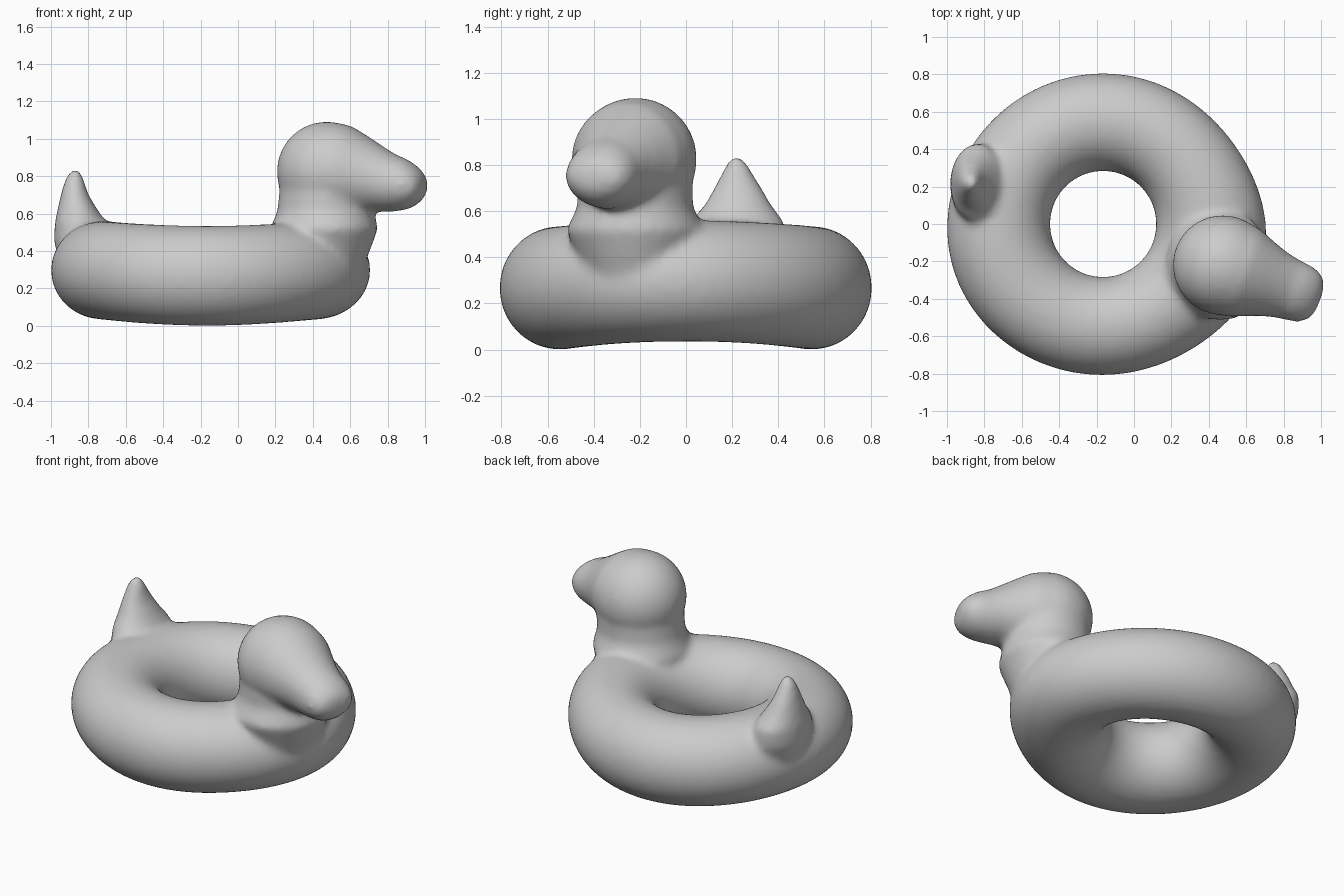
import bpy, bmesh, math
from mathutils import Vector

if "Cube" in bpy.data.objects:
    bpy.data.objects.remove(bpy.data.objects["Cube"])

bm = bmesh.new()
SIDES = 40
TAU = 2 * math.pi


def ring(center, u, v):
    """Ellipse of vertices spanned by half-axis vectors u and v."""
    return [bm.verts.new(Vector(center) + u * math.cos(TAU * i / SIDES) + v * math.sin(TAU * i / SIDES))
            for i in range(SIDES)]


def bridge(a, b):
    for i in range(SIDES):
        j = (i + 1) % SIDES
        bm.faces.new((a[i], a[j], b[j], b[i]))


def loft(rings):
    for a, b in zip(rings, rings[1:]):
        bridge(a, b)
    bm.faces.new(rings[0][::-1])
    bm.faces.new(rings[-1])


def upright(sections):
    """Loft of horizontal ellipses: (x, y, z, rx, ry)."""
    loft([ring((x, y, z), Vector((rx, 0, 0)), Vector((0, ry, 0))) for x, y, z, rx, ry in sections])


def bump(t, mid, width):
    d = (t - mid + math.pi) % TAU - math.pi
    return math.exp(-(d / width) ** 2)


# Ring body: tube that swells under the neck and the tail
tube = []
for k in range(96):
    t = TAU * k / 96
    out = Vector((math.cos(t), math.sin(t), 0))
    inner = 0.283
    outer = 0.806 + 0.072 * bump(t, -0.2, 0.6) + 0.032 * bump(t, 3.4, 0.8)
    low = 0.035 * math.cos(t) ** 2
    high = 0.535 + 0.025 * math.cos(t) ** 2
    c = Vector((-0.165, 0, (low + high) / 2)) + out * (inner + outer) / 2
    tube.append(ring(c, out * (outer - inner) / 2, Vector((0, 0, (high - low) / 2))))
for k in range(96):
    bridge(tube[k], tube[(k + 1) % 96])

# Neck
upright([(0.43, -0.21, 0.22, 0.20, 0.20), (0.455, -0.22, 0.40, 0.25, 0.25),
         (0.46, -0.22, 0.52, 0.29, 0.30), (0.465, -0.22, 0.57, 0.272, 0.275),
         (0.47, -0.22, 0.62, 0.258, 0.25), (0.475, -0.22, 0.70, 0.257, 0.25),
         (0.475, -0.22, 0.80, 0.24, 0.24)])

# Tail
upright([(-0.78, 0.20, 0.25, 0.15, 0.16), (-0.82, 0.21, 0.45, 0.165, 0.22),
         (-0.84, 0.22, 0.55, 0.14, 0.21), (-0.858, 0.225, 0.62, 0.108, 0.15),
         (-0.873, 0.225, 0.70, 0.075, 0.105), (-0.875, 0.222, 0.77, 0.055, 0.065),
         (-0.872, 0.22, 0.82, 0.035, 0.038), (-0.87, 0.22, 0.84, 0.012, 0.012)])

# Head and beak: sections along the beak direction (distance, half width, top, bottom)
axis, side = Vector((0.94, -0.34, 0)), Vector((0.34, 0.94, 0))
R = 0.268
sections = []
for a in range(5, 106, 10):
    r = R * math.sin(math.radians(a))
    sections.append((-R * math.cos(math.radians(a)), r, 0.825 + r, 0.825 - r))
sections += [(0.13, 0.248, 1.07, 0.58), (0.20, 0.218, 1.03, 0.60), (0.30, 0.182, 0.968, 0.61),
             (0.38, 0.165, 0.92, 0.61), (0.45, 0.158, 0.892, 0.62), (0.50, 0.142, 0.86, 0.642),
             (0.535, 0.11, 0.825, 0.675), (0.552, 0.06, 0.79, 0.71)]
loft([ring(Vector((0.475, -0.22, (zt + zb) / 2)) + axis * s, side * w, Vector((0, 0, (zt - zb) / 2)))
      for s, w, zt, zb in sections])

bmesh.ops.recalc_face_normals(bm, faces=bm.faces)
mesh = bpy.data.meshes.new("duck_swim_ring")
bm.to_mesh(mesh)
bm.free()
duck = bpy.data.objects.new("duck_swim_ring", mesh)
bpy.context.collection.objects.link(duck)

# Fuse the parts into one skin and soften the joins
fuse = duck.modifiers.new("fuse", 'REMESH')
fuse.mode = 'VOXEL'
fuse.voxel_size = 0.018
fuse.use_smooth_shade = True
soften = duck.modifiers.new("soften", 'SMOOTH')
soften.factor = 0.5
soften.iterations = 14
